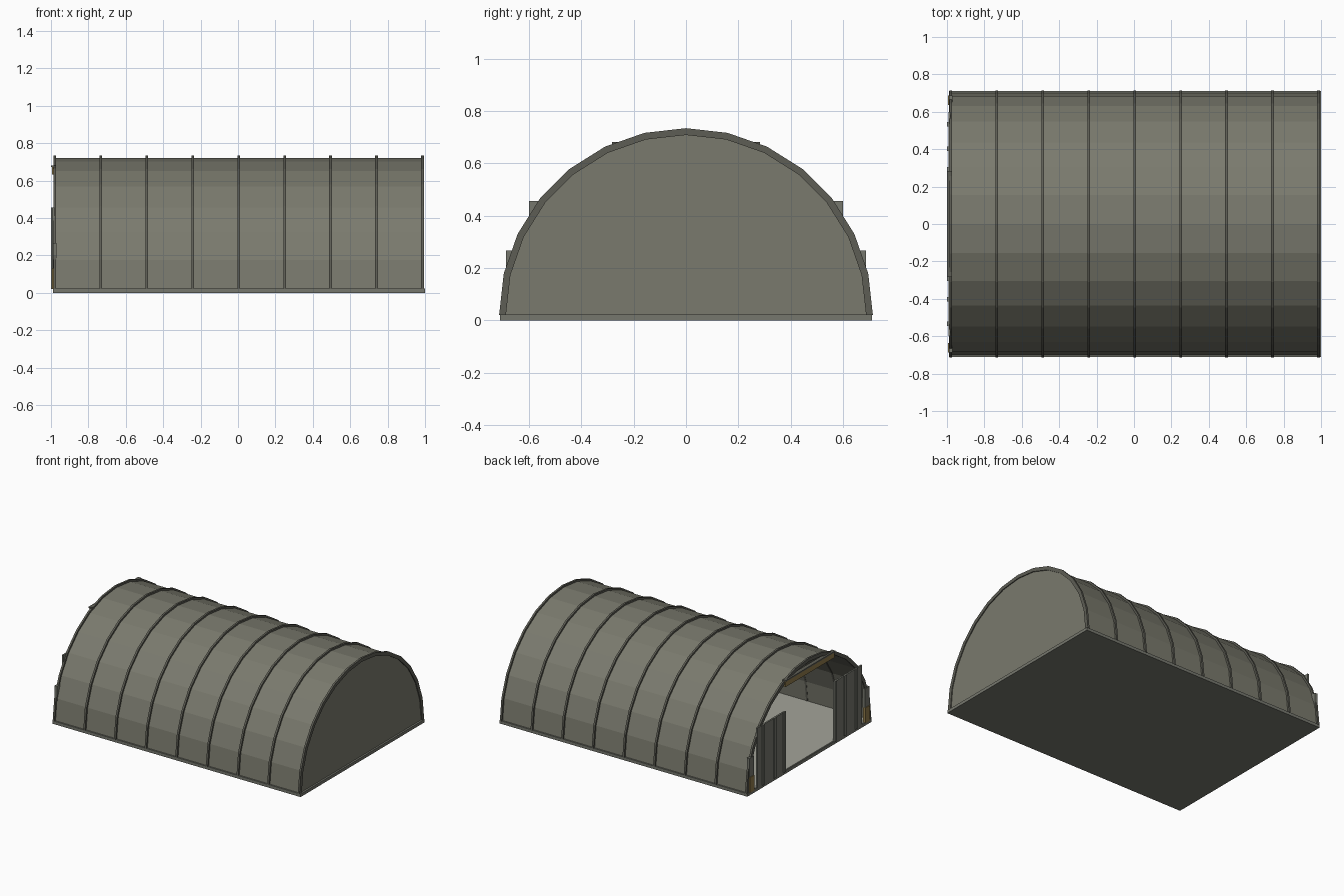
import bpy, bmesh, math

cube = bpy.data.objects.get("Cube")
if cube:
    bpy.data.objects.remove(cube)


def material(name, rgb):
    m = bpy.data.materials.new(name)
    m.use_nodes = True
    m.diffuse_color = (*rgb, 1)
    m.node_tree.nodes["Principled BSDF"].inputs["Base Color"].default_value = (*rgb, 1)
    return m


OLIVE = material("olive grey sheet", (0.195, 0.195, 0.155))
DARK = material("dark rib metal", (0.11, 0.11, 0.09))
GREY = material("grey panel", (0.18, 0.185, 0.155))
FLOOR = material("pale concrete", (0.37, 0.37, 0.32))
TAN = material("tan trim", (0.28, 0.2, 0.07))

BASE_Z = 0.02
SEGMENTS = 14


def finish(name, bm, mat):
    bmesh.ops.recalc_face_normals(bm, faces=bm.faces)
    mesh = bpy.data.meshes.new(name)
    bm.to_mesh(mesh)
    bm.free()
    mesh.materials.append(mat)
    ob = bpy.data.objects.new(name, mesh)
    bpy.context.collection.objects.link(ob)
    return ob


def box(name, xs, ys, zs, mat):
    bm = bmesh.new()
    bmesh.ops.create_cube(bm, size=1)
    for v in bm.verts:
        v.co = [r[0] if c < 0 else r[1] for c, r in zip(v.co, (xs, ys, zs))]
    return finish(name, bm, mat)


def arc(radius):
    angles = [math.pi * i / SEGMENTS for i in range(SEGMENTS + 1)]
    return [(radius * math.cos(a), BASE_Z + radius * math.sin(a)) for a in angles]


def extrude_x(name, outline, x0, x1, mat):
    bm = bmesh.new()
    face = bm.faces.new([bm.verts.new((x0, y, z)) for y, z in outline])
    new = bmesh.ops.extrude_face_region(bm, geom=[face])["geom"]
    moved = [g for g in new if isinstance(g, bmesh.types.BMVert)]
    bmesh.ops.translate(bm, verts=moved, vec=(x1 - x0, 0, 0))
    return finish(name, bm, mat)


def arch(name, inner, outer, x0, x1, mat):
    return extrude_x(name, arc(outer) + arc(inner)[::-1], x0, x1, mat)


# Slab with its pale floor
box("base_slab", (-0.99, 1.0), (-0.711, 0.711), (0, 0.022), GREY)
box("floor", (-0.985, 0.975), (-0.69, 0.69), (0.022, 0.026), FLOOR)

# Vaulted roof, closed end wall and ribs
arch("vault_shell", 0.69, 0.701, -0.985, 0.985, OLIVE)
extrude_x("end_wall", arc(0.699), 0.972, 0.987, OLIVE)
for i in range(9):
    x = -0.98 + i * 0.2458
    arch("rib_%d" % (i + 1), 0.688, 0.714, x - 0.007, x + 0.007, DARK)

# Open end: sliding doors, side boxes and tan plates, mirrored across y
for side, s in (("left", 1), ("right", -1)):
    def pair(name, xs, y0, y1, zs, mat):
        box(side + "_" + name, xs, sorted((s * y0, s * y1)), zs, mat)

    pair("door", (-0.993, -0.981), 0.29, 0.6, (BASE_Z, 0.455), GREY)
    for n, y in enumerate((0.28, 0.39, 0.52)):
        pair("door_batten_%d" % n, (-0.999, -0.985), y, y + 0.025, (BASE_Z, 0.457), GREY)
    pair("side_panel", (-0.99, -0.97), 0.635, 0.688, (0.13, 0.267), GREY)
    pair("side_plate", (-0.995, -0.975), 0.635, 0.688, (BASE_Z, 0.13), TAN)

# Header beam over the doorway
box("header_beam", (-0.995, -0.975), (-0.28, 0.28), (0.632, 0.672), TAN)
box("header_cap", (-1.0, -0.972), (-0.283, 0.283), (0.672, 0.682), DARK)
